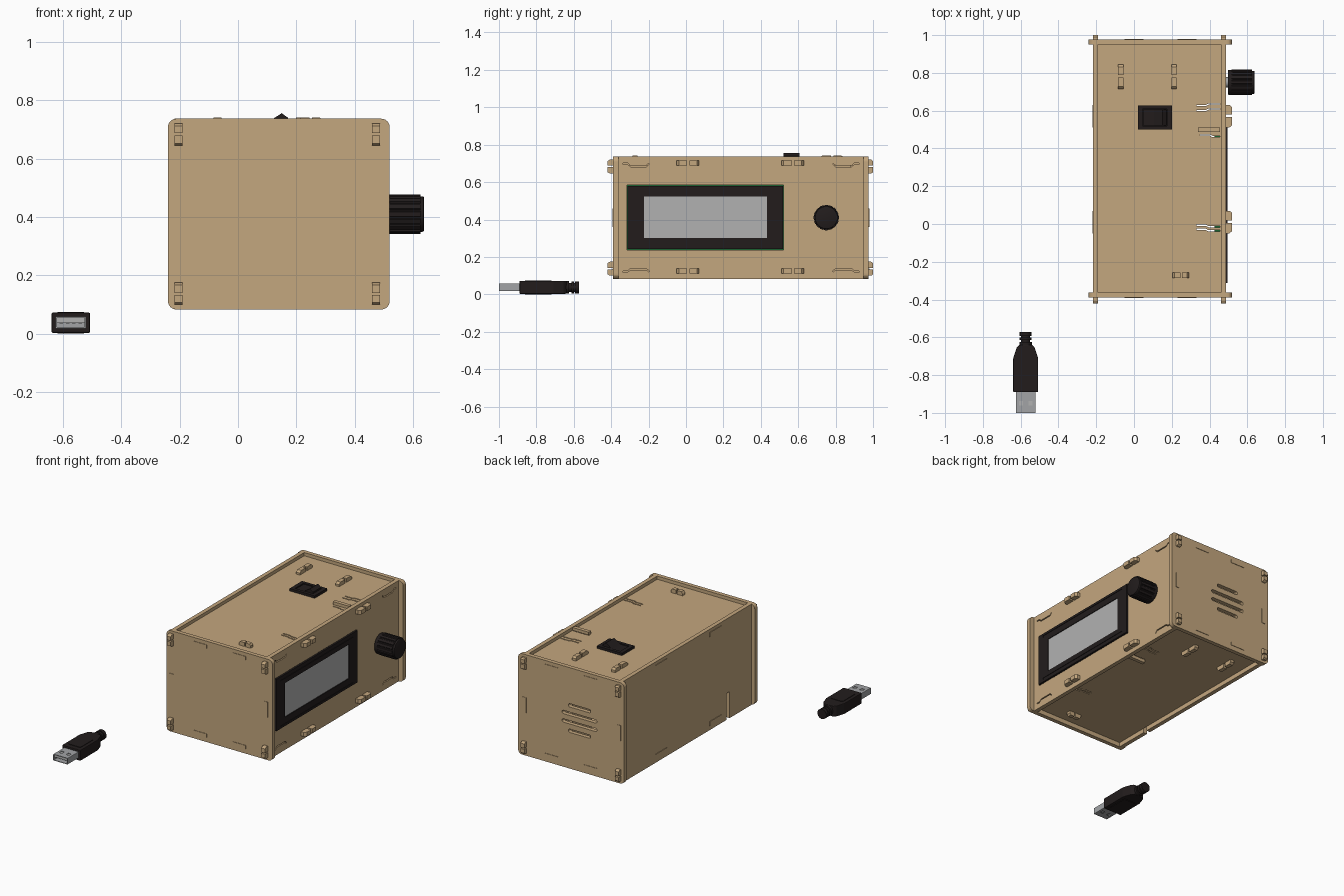
import bpy, bmesh
from math import sin, cos, pi
from mathutils import Vector

if "Cube" in bpy.data.objects:
    bpy.data.objects.remove(bpy.data.objects["Cube"])


def material(name, rgb):
    m = bpy.data.materials.new(name)
    m.diffuse_color = (*rgb, 1)
    m.use_nodes = True
    m.node_tree.nodes["Principled BSDF"].inputs["Base Color"].default_value = m.diffuse_color
    return m


WOOD = material("plywood", (0.55, 0.385, 0.21))
BLACK = material("black_plastic", (0.016, 0.012, 0.012))
GREY = material("display_grey", (0.44, 0.44, 0.44))
METAL = material("metal", (0.36, 0.37, 0.38))
GREEN = material("circuit_green", (0.01, 0.12, 0.03))


def add_prism(bm, axis, pts, lo, hi):
    """Extrude a 2D profile along an axis: x uses (y,z), y uses (x,z), z uses (x,y)."""
    place = {"x": lambda a, b, t: (t, a, b), "y": lambda a, b, t: (a, t, b),
             "z": lambda a, b, t: (a, b, t)}[axis]
    f = bm.faces.new([bm.verts.new(place(a, b, lo)) for a, b in pts])
    ext = bmesh.ops.extrude_face_region(bm, geom=[f])["geom"]
    step = Vector(place(0, 0, hi - lo))
    bmesh.ops.translate(bm, vec=step, verts=[v for v in ext if isinstance(v, bmesh.types.BMVert)])


def make(name, mat, parts, bevel=0):
    """One object from a list of (axis, profile, lo, hi) prisms."""
    bm = bmesh.new()
    for p in parts:
        add_prism(bm, *p)
    bmesh.ops.recalc_face_normals(bm, faces=bm.faces)
    if bevel:
        bmesh.ops.bevel(bm, geom=bm.edges[:], offset=bevel, segments=2, profile=0.5, affect="EDGES")
    me = bpy.data.meshes.new(name)
    bm.to_mesh(me)
    bm.free()
    ob = bpy.data.objects.new(name, me)
    bpy.context.collection.objects.link(ob)
    if mat:
        me.materials.append(mat)
    return ob


def cut(ob, parts):
    """Subtract prisms from an object."""
    c = make("cutter", None, parts)
    c.hide_render = True
    m = ob.modifiers.new("cut", "BOOLEAN")
    m.object, m.operation, m.solver, m.use_self = c, "DIFFERENCE", "EXACT", True
    bpy.context.view_layer.objects.active = ob
    bpy.ops.object.modifier_apply(modifier=m.name)
    bpy.data.objects.remove(c)


def smooth(ob):
    bpy.ops.object.select_all(action="DESELECT")
    ob.select_set(True)
    bpy.context.view_layer.objects.active = ob
    bpy.ops.object.shade_smooth_by_angle(angle=0.6)


def rect(a0, a1, b0, b1, r=0.0, n=6):
    if not r:
        return [(a0, b0), (a1, b0), (a1, b1), (a0, b1)]
    return [(ca + r * cos(k * pi / 2 + i * pi / 2 / n), cb + r * sin(k * pi / 2 + i * pi / 2 / n))
            for k, (ca, cb) in enumerate([(a1 - r, b1 - r), (a0 + r, b1 - r), (a0 + r, b0 + r), (a1 - r, b0 + r)])
            for i in range(n + 1)]


def circle(a, b, r, n=32):
    return [(a + r * cos(2 * pi * i / n), b + r * sin(2 * pi * i / n)) for i in range(n)]


def box(x0, x1, y0, y1, z0, z1):
    return ("z", rect(x0, x1, y0, y1), z0, z1)


T = 0.027                          # sheet thickness
Z0, Z1 = 0.083, 0.737              # case height
Y0, Y1 = -0.362, 0.950             # inside faces of the end plates
XL, XR = -0.190, 0.460             # inside faces of the long walls
ZB, ZT = 0.139, 0.689              # inside faces of bottom and top

# end plates with rounded corners
plate = rect(-0.24, 0.52, Z0, Z1, 0.028)
make("front_end_plate", WOOD, [("y", plate, Y0 - T, Y0)])
back = make("back_end_plate", WOOD, [("y", plate, Y1, Y1 + T)])
cut(back, [("y", rect(0.08 - w, 0.08 + w, z - 0.011, z + 0.011, 0.0105), Y1 - 0.1, Y1 + 0.1)
           for w, z in ((0.08, 0.493), (0.125, 0.438), (0.125, 0.383), (0.08, 0.328))])

# display wall: window, shaft hole and corner flexure slits
wall = make("display_wall", WOOD, [box(XR, XR + T, Y0, Y1, Z0, Z1)])
holes = [("x", rect(-0.316, 0.522, 0.238, 0.584), 0.4, 0.55), ("x", circle(0.75, 0.41, 0.03), 0.4, 0.55)]
for end, d in ((Y0, 1), (Y1, -1)):
    for z, s in ((0.702, 1), (0.118, -1)):
        line = [(0.025, 0), (0.05, 0), (0.065, -0.013), (0.15, -0.013), (0.165, 0)]
        low = [(a, b - 0.007) for a, b in reversed(line)]
        holes.append(("x", [(end + d * a, z + s * b) for a, b in line + low], 0.4, 0.55))
cut(wall, holes)

# plain wall with cable notch
plain = make("plain_wall", WOOD, [box(XL - T, XL, Y0, Y1, Z0, Z1)])
cut(plain, [("x", rect(-0.137, -0.107, 0.0, 0.255), -0.3, -0.1)])

# top and bottom panels with flexure slits
slit_rows = [(0.33, 0.632, 1), (0.33, 0.605, 1), (0.34, 0.502, 0), (0.35, 0.46, -1), (0.33, -0.018, -1), (0.33, -0.04, -1)]


def slit(x, y, s):
    line = [(x, y - 0.008 * s), (x + 0.05, y - 0.008 * s), (x + 0.065, y), (0.455, y)]
    return ("z", line + [(a, b + 0.007) for a, b in reversed(line)], -0.1, 1.0)


for name, z in (("top_panel", ZT), ("bottom_panel", ZB - T)):
    panel = make(name, WOOD, [box(XL, XR, Y0, Y1, z, z + T)])
    cut(panel, [slit(*r) for r in slit_rows])

# internal dividers, whose tabs pass through top and bottom
for i, x in enumerate((-0.07, 0.212)):
    make(f"inner_divider_{i}", WOOD, [box(x - T / 2, x + T / 2, 0.68, 0.88, ZB, ZT)])


def snap(s0, s1, base, out):
    """Two prongs with a chamfered hook, as profiles along (s, outward)."""
    m, h = s0 + (s1 - s0) * 0.52, out - base
    g = (s1 - s0) * 0.1
    return [[(s0, base), (s0, base + h * 0.5), (s0 + g, out), (m - g / 2, out), (m - g / 2, base)],
            [(m + g / 2, base), (m + g / 2, out), (s1 - g, out), (s1, base + h * 0.6), (s1, base)]]


# snap hooks through the end plates, at all four corners
hooks = []
for x in (XL - T, XR):
    for s0, s1 in ((0.645, 0.72), (0.175, 0.10)):
        for base, out in ((Y0 - T, -0.42), (Y1 + T, 1.0)):
            for p in snap(s0, s1, base, out):
                hooks.append(("x", [(b, a) for a, b in p], x, x + T))
make("end_snap_hooks", WOOD, hooks)

# snap hooks through the display wall
hooks = []
for z in (ZB - T, ZT):
    for s0, s1 in ((-0.05, 0.07), (0.51, 0.63)):
        for p in snap(s0, s1, XR + T, 0.52):
            hooks.append(("z", [(b, a) for a, b in p], z, z + T))
make("wall_snap_hooks", WOOD, hooks)

# divider snap hooks and small tabs on top and bottom
hooks = []
for base, out in ((ZT + T, 0.741), (ZB - T, 0.085)):
    for x in (-0.07, 0.212):
        for p in snap(0.715, 0.845, base, out):
            hooks.append(("x", p, x - T / 2, x + T / 2))
    for p in snap(0.205, 0.29, base, out):
        hooks.append(("y", p, -0.285, -0.258))
    lo, hi = sorted((base, out))
    hooks.append(box(0.34, 0.455, 0.487, 0.511, lo + 0.003, hi - 0.003))
make("top_bottom_snap_hooks", WOOD, hooks)

# finger tabs ending almost flush with the outer faces
e = 0.003
tabs = []
for lo, hi in ((Y0 - T - e, Y0 - T), (Y1 + T, Y1 + T + e)):
    for z in (ZB - T, ZT):
        tabs += [box(x - 0.05, x + 0.05, lo, hi, z + 0.002, z + T - 0.002) for x in (0.0, 0.28)]
    tabs += [box(x, x + T, lo, hi, 0.36, 0.46) for x in (XL - T, XR)]
for z in (ZB - T, ZT):
    tabs += [box(XL - T - e, XL - T, a, a + 0.12, z, z + T) for a in (-0.05, 0.51)]
make("finger_tabs", WOOD, tabs)

# display module: circuit board, bezel and screen
make("display_board", GREEN, [box(0.425, 0.4585, -0.335, 0.545, 0.215, 0.605),
                              ("x", rect(-0.316, 0.522, 0.238, 0.584), 0.4585, 0.47)])
bezel = make("display_bezel", BLACK, [box(0.46, 0.494, -0.312, 0.518, 0.243, 0.58)])
cut(bezel, [box(0.485, 0.52, -0.224, 0.432, 0.301, 0.522)] +
    [box(0.491, 0.52, -0.27, 0.475, z, z + 0.012) for z in (0.258, 0.553)])
make("display_screen", GREY, [box(0.48, 0.489, -0.226, 0.434, 0.299, 0.524)])

# ribbed knob with skirt, cap and shaft
ribs = []
for i in range(16):
    for f, r in ((-0.4, 0.063), (-0.28, 0.068), (0.28, 0.068), (0.4, 0.063)):
        a = 2 * pi * (i + f) / 16
        ribs.append((0.75 + r * cos(a), 0.41 + r * sin(a)))
make("knob_grip", BLACK, [("x", ribs, 0.515, 0.626)])
smooth(make("knob_skirt", BLACK, [("x", circle(0.75, 0.41, 0.066), 0.497, 0.522)], 0.003))
smooth(make("knob_cap", BLACK, [("x", circle(0.75, 0.41, 0.061), 0.61, 0.638)], 0.005))
smooth(make("knob_shaft", METAL, [("x", circle(0.75, 0.41, 0.027), 0.40, 0.50)]))
make("encoder_body", BLACK, [box(0.39, 0.458, 0.69, 0.81, 0.35, 0.47)])

# rocker switch on top
frame = make("switch_frame", BLACK, [box(0.02, 0.20, 0.50, 0.628, 0.71, 0.732)])
cut(frame, [box(0.045, 0.175, 0.52, 0.608, 0.718, 0.8)])
make("switch_rocker", BLACK, [("y", [(0.048, 0.69), (0.048, 0.727), (0.105, 0.727), (0.15, 0.756),
                                     (0.172, 0.74), (0.172, 0.69)], 0.522, 0.606)])
make("switch_body", BLACK, [box(0.035, 0.185, 0.51, 0.618, 0.60, 0.688)])

# USB plug: moulded grip, strain relief, metal shell and contacts
cx, cz = -0.5735, 0.0375
outline = [(-0.066, -0.89), (0.066, -0.89), (0.066, -0.71), (0.048, -0.655), (0.034, -0.64),
           (-0.034, -0.64), (-0.048, -0.655), (-0.066, -0.71)]
make("plug_grip", BLACK, [("z", [(cx + a, b) for a, b in outline], 0.003, 0.072)], 0.004)
make("plug_grip_pad", BLACK, [("z", rect(cx - 0.045, cx + 0.045, -0.86, -0.72, 0.012), 0.0, 0.075)])
relief = [("y", circle(cx, cz, r, 24), a, b) for r, a, b in
          ((0.033, -0.645, -0.625), (0.024, -0.626, -0.612), (0.032, -0.613, -0.60),
           (0.024, -0.601, -0.592), (0.032, -0.593, -0.573))]
smooth(make("plug_strain_relief", BLACK, relief))
shell = make("plug_shell", METAL, [("y", rect(cx - 0.052, cx + 0.052, 0.018, 0.059, 0.003, 2), -1.0, -0.885)])
cut(shell, [box(cx - 0.047, cx + 0.047, -1.1, -0.9, 0.022, 0.055)])
cut(shell, [box(cx + s - 0.011, cx + s + 0.011, -0.962, -0.938, -0.1, 0.2) for s in (-0.025, 0.025)])
make("plug_tongue", GREY, [box(cx - 0.0465, cx + 0.0465, -0.992, -0.895, 0.037, 0.0545)])
make("plug_contacts", METAL, [box(cx + s - 0.006, cx + s + 0.006, -0.985, -0.91, 0.035, 0.0375)
                              for s in (-0.033, -0.011, 0.011, 0.033)])
